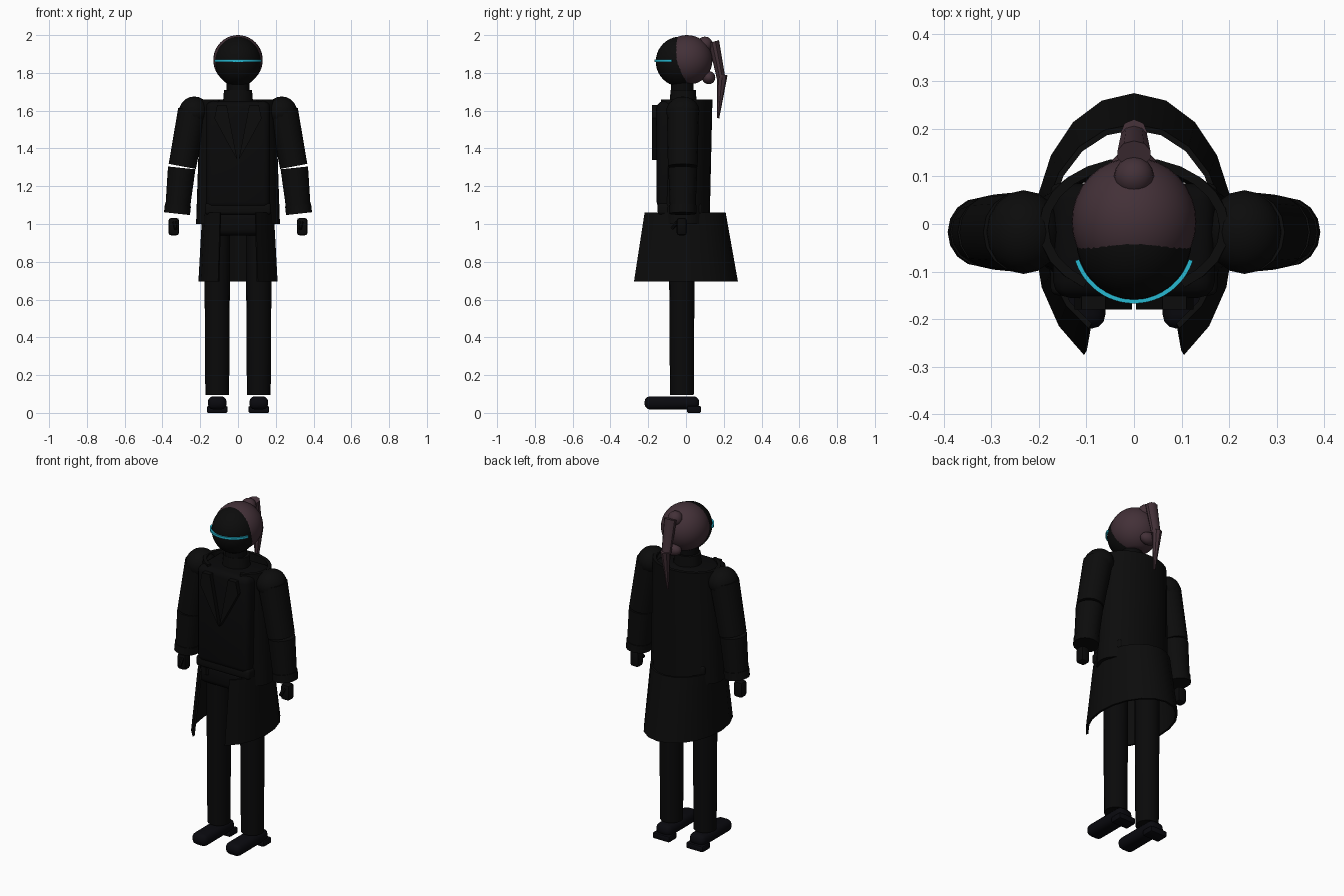
import bpy, bmesh, math
from mathutils import Vector, Matrix

if "Cube" in bpy.data.objects:
    bpy.data.objects.remove(bpy.data.objects["Cube"])


def mat(name, col):
    m = bpy.data.materials.new(name)
    m.diffuse_color = (*col, 1)
    m.use_nodes = True
    m.node_tree.nodes["Principled BSDF"].inputs["Base Color"].default_value = m.diffuse_color
    return m


BLACK = mat("coat_black", (0.0035, 0.0035, 0.0035))
SUIT = mat("suit_black", (0.0028, 0.0028, 0.003))
SHOE = mat("shoe_black", (0.0028, 0.0028, 0.0045))
HAIR = mat("hair_plum", (0.056, 0.030, 0.039))
CYAN = mat("visor_cyan", (0.02, 0.48, 0.64))


def finish(name, bm, m, normals=True):
    if normals:
        bmesh.ops.recalc_face_normals(bm, faces=bm.faces)
    me = bpy.data.meshes.new(name)
    bm.to_mesh(me)
    bm.free()
    me.materials.append(m)
    ob = bpy.data.objects.new(name, me)
    bpy.context.collection.objects.link(ob)
    return ob


def ball(name, c, r, m, seg=24, rings=16, clip=()):
    """Ellipsoid, optionally cut by planes (point, direction removed)."""
    bm = bmesh.new()
    bmesh.ops.create_uvsphere(bm, u_segments=seg, v_segments=rings, radius=1)
    bm.transform(Matrix.Translation(c) @ Matrix.Diagonal((*r, 1)))
    for co, no in clip:
        geom = bm.verts[:] + bm.edges[:] + bm.faces[:]
        bmesh.ops.bisect_plane(bm, geom=geom, plane_co=co, plane_no=no, clear_outer=True)
        bmesh.ops.holes_fill(bm, edges=[e for e in bm.edges if e.is_boundary])
    return finish(name, bm, m)


def limb(name, p, q, r1, r2, m, sy=1.0, seg=16):
    """Tapered tube from p to q, stretched along y by sy."""
    bm = bmesh.new()
    p, q = Vector(p), Vector(q)
    d = q - p
    bmesh.ops.create_cone(bm, cap_ends=True, segments=seg, radius1=r1, radius2=r2, depth=d.length)
    rot = Vector((0, 0, 1)).rotation_difference(d).to_matrix().to_4x4()
    centre = Matrix.Translation((p + q) / 2)
    bm.transform(centre @ Matrix.Diagonal((1, sy, 1, 1)) @ rot)
    return finish(name, bm, m)


def box(name, lo, hi, m, bevel=0.0, seg=3):
    bm = bmesh.new()
    lo, hi = Vector(lo), Vector(hi)
    bmesh.ops.create_cube(bm, size=1)
    bm.transform(Matrix.Translation((lo + hi) / 2) @ Matrix.Diagonal((*(hi - lo), 1)))
    if bevel:
        bmesh.ops.bevel(bm, geom=bm.edges[:], offset=bevel, segments=seg, profile=0.5, affect='EDGES')
    return finish(name, bm, m)


def plate(name, pts, y0, y1, m):
    """Extruded outline in the x-z plane."""
    bm = bmesh.new()
    f = bm.faces.new([bm.verts.new((x, y0, z)) for x, z in pts])
    ext = bmesh.ops.extrude_face_region(bm, geom=[f])["geom"]
    bmesh.ops.translate(bm, vec=(0, y1 - y0, 0), verts=[g for g in ext if isinstance(g, bmesh.types.BMVert)])
    return finish(name, bm, m)


def open_shell(name, levels, gap, thick, m, n=20):
    """Wrapped cloth open at the front; levels are (z, centre y, rx, ry)."""
    bm = bmesh.new()
    rows = []
    for z, cy, rx, ry in levels:
        row = []
        for i in range(n + 1):
            a = math.radians(-90 + gap + (360 - 2 * gap) * i / n)
            row.append([bm.verts.new(((rx - t) * math.cos(a), cy + (ry - t) * math.sin(a), z))
                        for t in (0, thick)])
        rows.append(row)
    for lo, hi in zip(rows, rows[1:]):
        for i in range(n):
            for k in (0, 1):
                bm.faces.new((lo[i][k], lo[i + 1][k], hi[i + 1][k], hi[i][k]))
        for i in (0, n):
            bm.faces.new((lo[i][0], lo[i][1], hi[i][1], hi[i][0]))
    for row in (rows[0], rows[-1]):
        for i in range(n):
            bm.faces.new((row[i][0], row[i][1], row[i + 1][1], row[i + 1][0]))
    return finish(name, bm, m)


# Head, hair cap and ponytail
ball("head", (0, -0.03, 1.86), (0.122, 0.13, 0.132), BLACK, 32, 20)
ball("hair_cap", (0, 0.005, 1.868), (0.131, 0.135, 0.132), HAIR, 32, 20,
     [((0, -0.06, 0), (0, -1, 0)), ((0, 0, 1.745), (0, 0, -1))])
ball("hair_nape", (0, 0.12, 1.775), (0.05, 0.035, 0.035), HAIR, 16, 10)
ball("hair_bun", (0, 0.1, 1.95), (0.042, 0.042, 0.042), HAIR, 16, 10)
limb("ponytail_upper", (0, 0.142, 1.965), (0, 0.19, 1.775), 0.036, 0.028, HAIR, 0.8, 10)
limb("ponytail_tip", (0, 0.192, 1.79), (0, 0.17, 1.56), 0.028, 0.006, HAIR, 1, 8)

# Visor strip: swept arc with a square section
bm = bmesh.new()
rings = []
for i in range(25):
    a = math.radians(-162 + 144 * i / 24)
    rings.append([bm.verts.new((r * math.cos(a), -0.037 + r * math.sin(a), z))
                  for r, z in ((0.121, 1.858), (0.13, 1.858), (0.13, 1.871), (0.121, 1.871))])
for a, b in zip(rings, rings[1:]):
    for k in range(4):
        bm.faces.new((a[k], a[(k + 1) % 4], b[(k + 1) % 4], b[k]))
bm.faces.new(rings[0])
bm.faces.new(rings[-1])
finish("visor_strip", bm, CYAN)

# Neck and collar
limb("neck", (0, -0.02, 1.62), (0, -0.02, 1.78), 0.06, 0.06, SUIT)
limb("collar", (0, -0.015, 1.64), (0, -0.015, 1.71), 0.08, 0.074, BLACK, 0.9)

# Body under the coat
box("torso", (-0.17, -0.155, 1.08), (0.17, 0.085, 1.65), SUIT, 0.035)
box("belt", (-0.175, -0.15, 1.05), (0.175, 0.085, 1.11), BLACK, 0.015)
box("hips", (-0.175, -0.12, 0.94), (0.175, 0.075, 1.06), SUIT, 0.03)

# Coat: upper shell and flared skirt
open_shell("coat_body", [(1.0, -0.015, 0.222, 0.14), (1.66, -0.008, 0.2, 0.148)], 32, 0.02, BLACK)
open_shell("coat_skirt", [(0.695, -0.02, 0.21, 0.295), (1.06, -0.02, 0.19, 0.23)], 30, 0.012, BLACK, 16)

for s, side in ((-1, "left"), (1, "right")):
    # Lapel
    plate("lapel_" + side, [(s * x, z) for x, z in
          ((0.004, 1.34), (0.05, 1.42), (0.125, 1.56), (0.11, 1.63), (0.06, 1.63))], -0.18, -0.15, BLACK)
    # Arm
    ball("shoulder_" + side, (s * 0.232, -0.017, 1.597), (0.08, 0.088, 0.078), BLACK, 16, 10)
    limb("upper_arm_" + side, (s * 0.24, -0.017, 1.6), (s * 0.295, -0.017, 1.305), 0.078, 0.073, BLACK, 1.08)
    limb("forearm_" + side, (s * 0.298, -0.017, 1.297), (s * 0.322, -0.017, 1.06), 0.073, 0.064, BLACK, 1.05)
    limb("cuff_" + side, (s * 0.318, -0.017, 1.1), (s * 0.323, -0.017, 1.055), 0.069, 0.069, BLACK, 1.05)
    # Hand and thumb
    box("hand_" + side, (s * 0.34 - 0.028, -0.05, 0.94), (s * 0.34 + 0.028, 0.005, 1.032), SUIT, 0.014, 2)
    limb("thumb_" + side, (s * 0.335, -0.045, 1.01), (s * 0.33, -0.075, 0.975), 0.012, 0.009, SUIT, 1, 8)
    # Leg
    limb("leg_" + side, (s * 0.11, -0.022, 0.095), (s * 0.11, -0.022, 1.0), 0.063, 0.069, SUIT)
    # Shoe with heel
    box("shoe_" + side, (s * 0.11 - 0.05, -0.22, 0.018), (s * 0.11 + 0.05, 0.07, 0.088), SHOE, 0.03)
    box("heel_" + side, (s * 0.11 - 0.055, 0.005, 0.0), (s * 0.11 + 0.055, 0.08, 0.036), SHOE, 0.008, 2)

# Smooth the rounded surfaces, keep hard edges
for ob in bpy.data.objects:
    ob.select_set(True)
    bpy.context.view_layer.objects.active = ob
bpy.ops.object.shade_smooth_by_angle(angle=math.radians(35))
